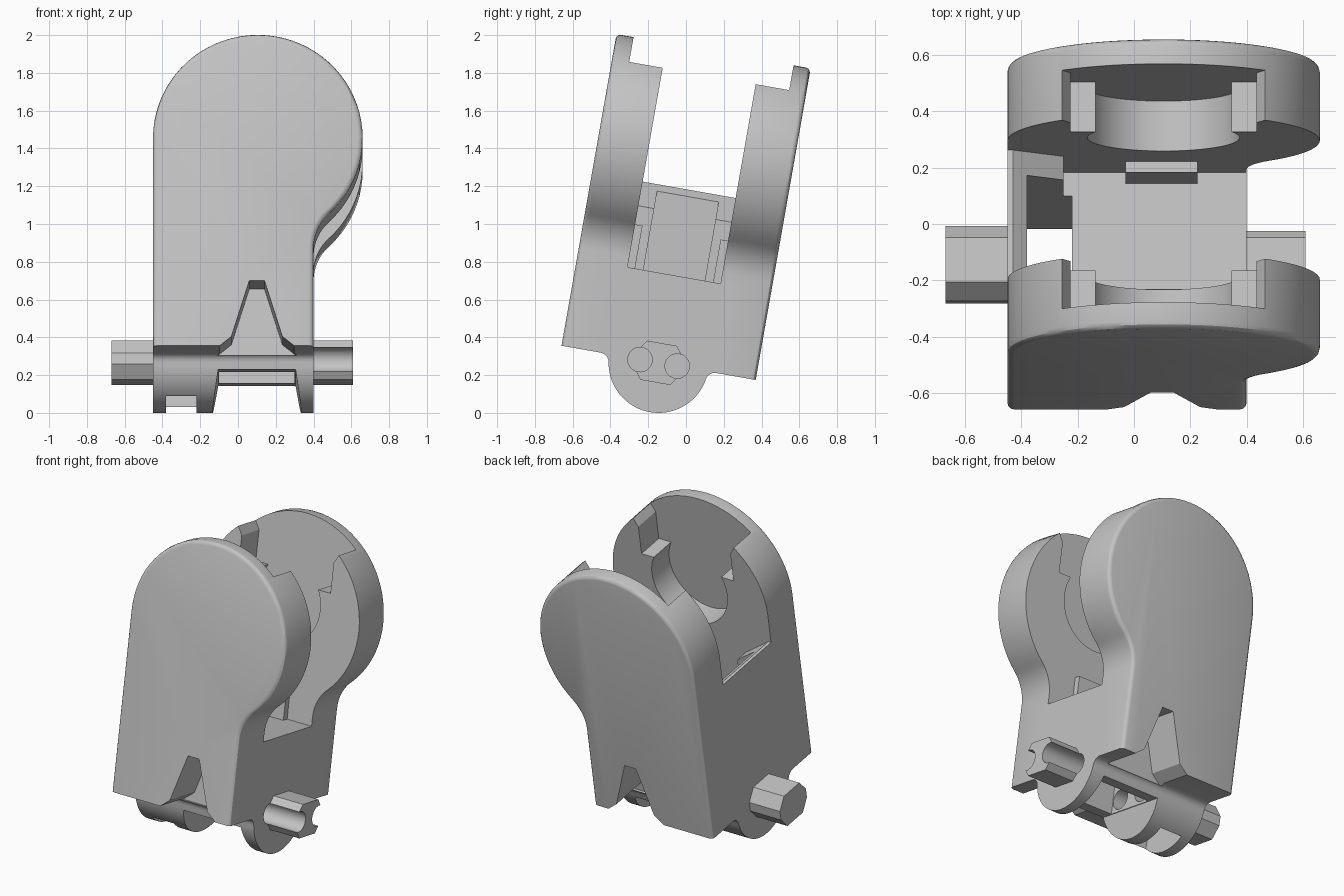
import bpy, bmesh, math
from mathutils import Matrix

cube = bpy.data.objects.get("Cube")
if cube:
    bpy.data.objects.remove(cube)

plastic = bpy.data.materials.new("light_grey")
plastic.use_nodes = True
plastic.diffuse_color = (0.55, 0.55, 0.55, 1)
plastic.node_tree.nodes["Principled BSDF"].inputs["Base Color"].default_value = (0.55, 0.55, 0.55, 1)


def arc(cx, cy, r, start, end, n):
    """Points along an arc, angles in degrees."""
    steps = [math.radians(start + (end - start) * i / n) for i in range(n + 1)]
    return [(cx + r * math.cos(a), cy + r * math.sin(a)) for a in steps]


def prism(name, pts, axis, a, b, round_side=None):
    """Extrude a profile along x (profile y,z) or y (profile x,z)."""
    bm = bmesh.new()
    place = (lambda p, t: (t, p[0], p[1])) if axis == "x" else (lambda p, t: (p[0], t, p[1]))
    low = [bm.verts.new(place(p, a)) for p in pts]
    high = [bm.verts.new(place(p, b)) for p in pts]
    bm.faces.new(low)
    bm.faces.new(high[::-1])
    n = len(pts)
    for i in range(n):
        j = (i + 1) % n
        bm.faces.new((low[i], high[i], high[j], low[j]))
    bmesh.ops.recalc_face_normals(bm, faces=bm.faces)
    if round_side is not None:
        rim = [e for e in bm.edges if all(abs(v.co.y - round_side) < 1e-5 for v in e.verts)
               and max(v.co.z for v in e.verts) > 0.01]
        bmesh.ops.bevel(bm, geom=rim, offset=0.025, segments=3, profile=0.5, affect='EDGES')
    mesh = bpy.data.meshes.new(name)
    bm.to_mesh(mesh)
    bm.free()
    mesh.materials.append(plastic)
    obj = bpy.data.objects.new(name, mesh)
    bpy.context.collection.objects.link(obj)
    return obj


def box(name, x0, x1, y0, y1, z0, z1):
    return prism(name, [(x0, z0), (x1, z0), (x1, z1), (x0, z1)], "y", y0, y1)


def combine(target, tool, operation):
    """Apply a boolean and remove the tool."""
    tool.hide_render = True
    mod = target.modifiers.new("shape", 'BOOLEAN')
    mod.operation = operation
    mod.solver = 'EXACT'
    mod.object = tool
    bpy.context.view_layer.objects.active = target
    bpy.ops.object.modifier_apply(modifier=mod.name)
    bpy.data.objects.remove(tool)


# Base block between the plates
body = box("bracket_body", -0.45, 0.40, -0.3, 0.3, 0, 0.47)

# Two round-headed side plates, straight on one side and bulging on the other
neck_r, head_r, head_x, head_z = 0.25, 0.555, 0.105, 1.12
dx = 0.40 + neck_r - head_x
dz = math.sqrt((head_r + neck_r) ** 2 - dx ** 2)
lean = math.degrees(math.atan2(dz, dx))
outline = [(-0.45, 0), (0.40, 0)]
outline += arc(0.40 + neck_r, head_z - dz, neck_r, 180, 180 - lean, 10)
outline += arc(head_x, head_z, head_r, -lean, 180, 48)[1:]

# Keyhole pocket on the inside of each plate, open at the top
half_turn = math.degrees(math.asin(0.12 / 0.27))
pocket = arc(head_x, 1.18, 0.27, half_turn, -180 - half_turn, 40)
pocket += [(head_x - 0.33, 1.30), (head_x - 0.33, 1.49), (head_x - 0.36, 1.54), (head_x - 0.36, 1.8),
           (head_x + 0.36, 1.8), (head_x + 0.36, 1.54), (head_x + 0.33, 1.49), (head_x + 0.33, 1.30)]
for side in (-1, 1):
    plate = prism("side_plate", outline, "y", side * 0.25, side * 0.522, side * 0.522)
    combine(plate, prism("pocket", pocket, "y", side * 0.2, side * 0.43), 'DIFFERENCE')
    combine(body, plate, 'UNION')
    # Low ledge against the inside of the plate
    ledge = box("inner_ledge", -0.03, 0.225, *sorted((side * 0.21, side * 0.27)), 0.40, 0.70)
    combine(body, ledge, 'UNION')

# Sloped-top end wall joining the plates
wall = prism("end_wall", [(-0.45, 0.3), (-0.25, 0.3), (-0.25, 0.80), (-0.43, 0.93), (-0.45, 0.93)],
             "y", -0.3, 0.3)
combine(body, wall, 'UNION')

# Hinge barrel with fillets into the underside
flare_y = math.sqrt(0.315 ** 2 - 0.05 ** 2)
meet = math.degrees(math.asin(0.05 / 0.315))
barrel = [(-flare_y, 0.1)] + arc(-flare_y, -0.05, 0.05, 90, -0 + meet, 5)
barrel += arc(0, 0, 0.265, 180 + meet, 360 - meet, 36)
barrel += arc(flare_y, -0.05, 0.05, 180 - meet, 90, 5) + [(flare_y, 0.1)]
combine(body, prism("barrel", barrel, "x", -0.45, 0.40), 'UNION')

# Flat-sided hinge pins
pin = [(0.135, 0.03), (0.08, 0.105), (-0.08, 0.105), (-0.135, 0.03),
       (-0.135, -0.03), (-0.08, -0.105), (0.08, -0.105), (0.135, -0.03)]
combine(body, prism("left_pin", pin, "x", 0.35, 0.61), 'UNION')
combine(body, prism("right_pin", pin, "x", -0.67, -0.42), 'UNION')

# Tapered notches in the foot of both plates
notch = [(-0.11, -0.01), (-0.035, 0.05), (0.06, 0.35), (0.14, 0.35), (0.235, 0.05), (0.31, -0.01)]
for side in (-1, 1):
    combine(body, prism("foot_notch", notch, "y", side * 0.265, side * 0.6), 'DIFFERENCE')

# Gap and hollow between the lugs
gap = [(-0.14, -0.30), (0.34, -0.30), (0.305, -0.08), (-0.105, -0.08)]
combine(body, prism("lug_gap", gap, "y", -0.4, 0.4), 'DIFFERENCE')
combine(body, box("hollow", -0.10, 0.30, -0.17, 0.17, -0.2, 0.12), 'DIFFERENCE')

# Shaft running down beside the end wall
combine(body, box("shaft", -0.38, -0.22, -0.165, 0.165, -0.4, 1.1), 'DIFFERENCE')

# Twin round bores that leave grooves along one pin
for y in (-0.1, 0.1):
    bore = arc(y, 0, 0.065, 0, 345, 23)
    combine(body, prism("bore", bore, "x", -0.25, 0.7), 'DIFFERENCE')

# Lean the whole bracket backwards
body.data.transform(Matrix.Translation((0, -0.145, 0.265)) @ Matrix.Rotation(math.radians(-10), 4, 'X'))
body.data.materials.clear()
body.data.materials.append(plastic)
for face in body.data.polygons:
    face.material_index = 0
bpy.ops.object.select_all(action='DESELECT')
body.select_set(True)
bpy.context.view_layer.objects.active = body
bpy.ops.object.shade_smooth_by_angle(angle=math.radians(30))
